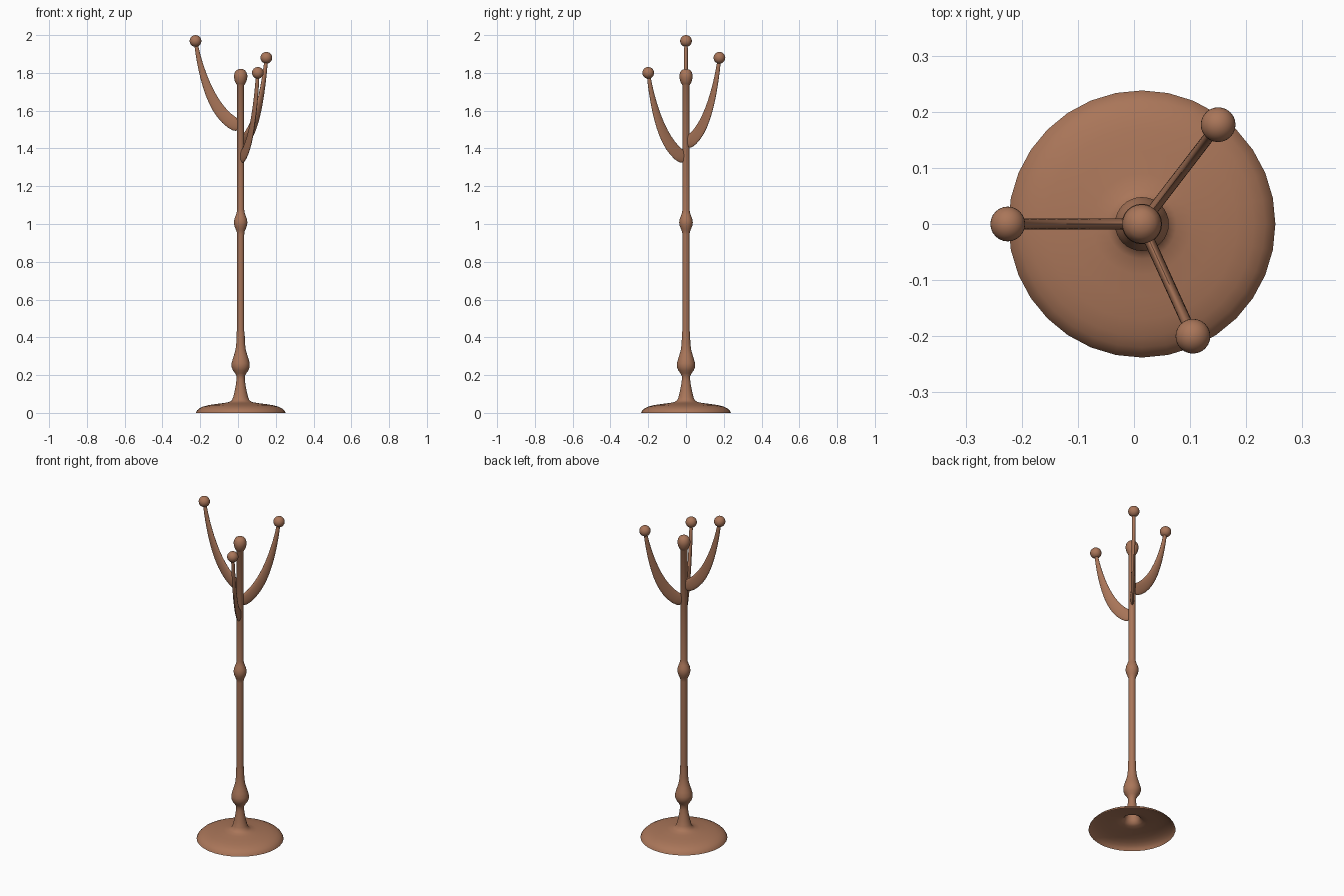
import bpy, bmesh, math
from mathutils import Vector

if "Cube" in bpy.data.objects:
    bpy.data.objects.remove(bpy.data.objects["Cube"])

AXIS_X = 0.014   # the pole stands slightly right of the centre

wood = bpy.data.materials.new("warm_brown_wood")
wood.diffuse_color = (0.40, 0.18, 0.10, 1)
wood.use_nodes = True
wood.node_tree.nodes["Principled BSDF"].inputs["Base Color"].default_value = wood.diffuse_color


def finish(name, bm):
    mesh = bpy.data.meshes.new(name)
    bm.to_mesh(mesh)
    bm.free()
    obj = bpy.data.objects.new(name, mesh)
    bpy.context.collection.objects.link(obj)
    mesh.materials.append(wood)
    bpy.ops.object.select_all(action='DESELECT')
    obj.select_set(True)
    bpy.context.view_layer.objects.active = obj
    bpy.ops.object.shade_smooth_by_angle(angle=math.radians(50))
    return obj


def bridge(bm, rings):
    n = len(rings[0])
    for a, b in zip(rings, rings[1:]):
        for i in range(n):
            j = (i + 1) % n
            bm.faces.new((a[i], a[j], b[j], b[i]))


def lathe(name, profile, sides=32, cap=False):
    bm = bmesh.new()
    rings = []
    for r, z in profile:
        rings.append([bm.verts.new((AXIS_X + r * math.cos(2 * math.pi * i / sides),
                                    r * math.sin(2 * math.pi * i / sides), z))
                      for i in range(sides)])
    bridge(bm, rings)
    if cap:
        bm.faces.new(rings[-1])
    return finish(name, bm)


# Hollow domed foot flowing into the turned lower bulb
lathe("base", [(0.238, 0), (0.232, 0.012), (0.220, 0.023), (0.200, 0.033), (0.170, 0.041),
               (0.130, 0.047), (0.090, 0.052), (0.062, 0.057), (0.047, 0.066), (0.040, 0.082),
               (0.033, 0.11), (0.026, 0.145), (0.022, 0.175), (0.022, 0.195), (0.030, 0.21),
               (0.041, 0.225), (0.048, 0.243), (0.048, 0.262), (0.042, 0.285), (0.034, 0.31),
               (0.027, 0.335), (0.023, 0.37), (0.021, 0.43)])

# Pole with the middle knob and the round finial
lathe("pole", [(0.019, 0.36), (0.019, 0.945), (0.021, 0.96), (0.026, 0.972), (0.033, 0.99),
               (0.036, 1.008), (0.033, 1.027), (0.026, 1.045), (0.021, 1.06), (0.019, 1.075),
               (0.019, 1.735), (0.024, 1.742), (0.031, 1.757), (0.035, 1.775), (0.035, 1.788),
               (0.031, 1.803), (0.024, 1.813), (0.013, 1.819), (0.003, 1.821)], 24, True)

# Arm centreline: reach fraction, rise, half depth
ARM = [(0.0, 0.0, 0.036), (0.2, 0.020, 0.036), (0.42, 0.070, 0.034), (0.6, 0.135, 0.029),
       (0.75, 0.215, 0.023), (0.87, 0.305, 0.017), (0.95, 0.385, 0.012), (1.0, 0.455, 0.010)]


def arm(name, tip, sides=16):
    start = Vector((AXIS_X, 0, tip[2] - 0.455))
    flat = Vector((tip[0] - AXIS_X, tip[1], 0))
    out = flat.normalized()
    side = Vector((0, 0, 1)).cross(out)
    pts = [start + flat * f + Vector((0, 0, h)) for f, h, d in ARM]
    bm = bmesh.new()
    rings = []
    for k, p in enumerate(pts):
        tangent = (pts[min(k + 1, len(pts) - 1)] - pts[max(k - 1, 0)]).normalized()
        up = tangent.cross(side)
        rings.append([bm.verts.new(p + side * 0.010 * math.cos(2 * math.pi * i / sides)
                                   + up * ARM[k][2] * math.sin(2 * math.pi * i / sides))
                      for i in range(sides)])
    bridge(bm, rings)
    bm.faces.new(rings[0])
    bm.faces.new(rings[-1])
    bmesh.ops.recalc_face_normals(bm, faces=bm.faces)
    obj = finish(name, bm)
    # soften the curve between the few stations
    sub = obj.modifiers.new("smooth_curve", 'SUBSURF')
    sub.levels = sub.render_levels = 1
    # Ball on the arm tip
    ball = bmesh.new()
    bmesh.ops.create_uvsphere(ball, u_segments=24, v_segments=16, radius=0.031)
    bmesh.ops.translate(ball, vec=Vector(tip), verts=ball.verts)
    finish(name + "_ball", ball)


# Three hook arms, stepping down around the pole
arm("left_arm", (-0.225, 0.0, 1.969))
arm("back_arm", (0.150, 0.177, 1.88))
arm("front_arm", (0.105, -0.200, 1.80))
